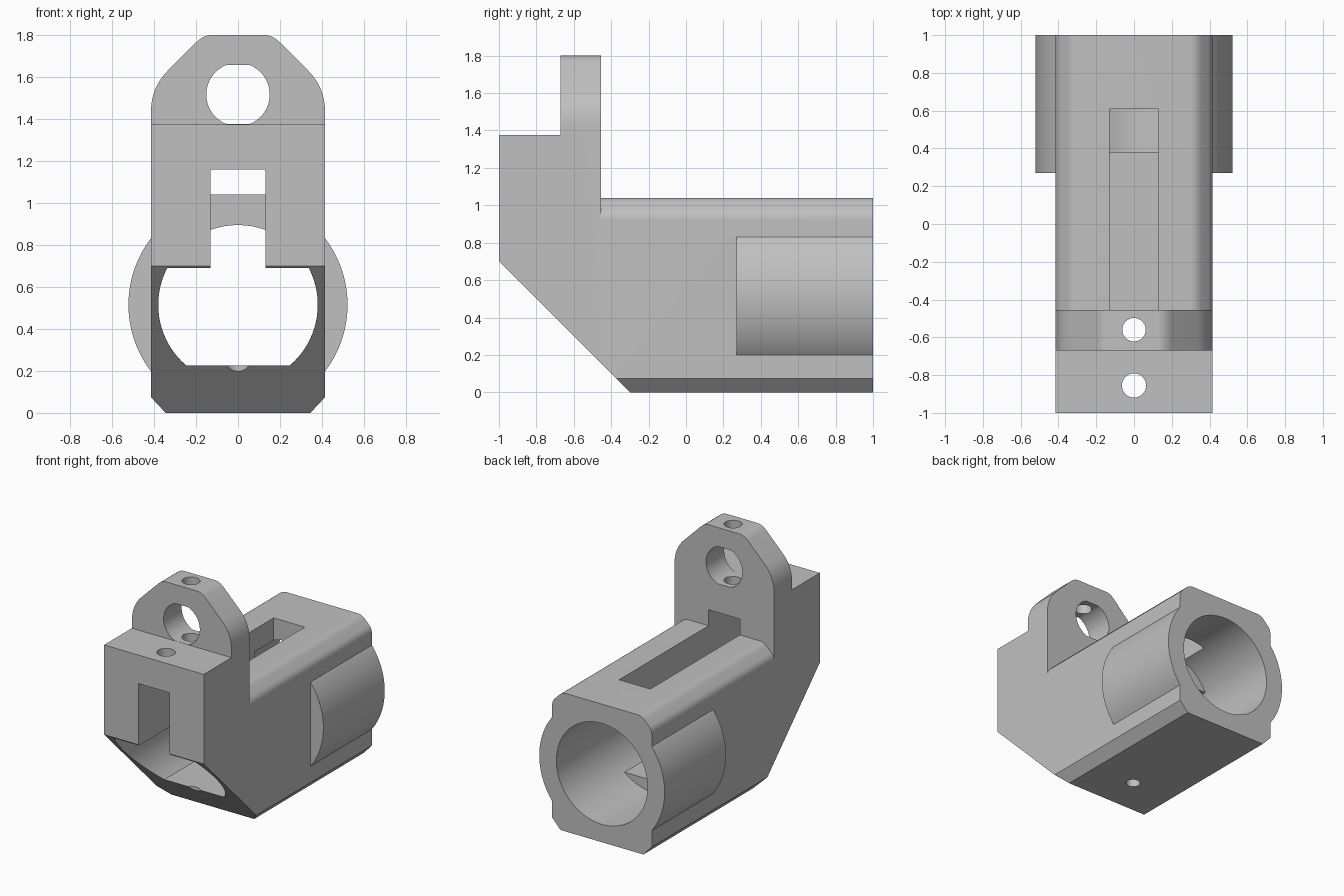
import bpy, bmesh
from math import sin, cos, asin, radians
from mathutils import Vector

cube = bpy.data.objects.get("Cube")
if cube:
    bpy.data.objects.remove(cube, do_unlink=True)

grey = bpy.data.materials.new("plain grey")
grey.use_nodes = True
grey.diffuse_color = (0.53, 0.53, 0.53, 1)
grey.node_tree.nodes["Principled BSDF"].inputs["Base Color"].default_value = (0.53, 0.53, 0.53, 1)

HALF = 0.415      # half width of the body
AXIS = 0.515      # height of the bore axis


def prism(name, profile, start, end, axis="Y"):
    """Extrude a closed 2D profile between two positions along an axis."""
    place = {"X": lambda a, b, t: (t, a, b),
             "Y": lambda a, b, t: (a, t, b),
             "Z": lambda a, b, t: (a, b, t)}[axis]
    bm = bmesh.new()
    face = bm.faces.new([bm.verts.new(place(a, b, start)) for a, b in profile])
    ext = bmesh.ops.extrude_face_region(bm, geom=[face])
    shift = Vector(place(0, 0, end - start))
    bmesh.ops.translate(bm, vec=shift,
                        verts=[v for v in ext["geom"] if isinstance(v, bmesh.types.BMVert)])
    bmesh.ops.recalc_face_normals(bm, faces=bm.faces)
    mesh = bpy.data.meshes.new(name)
    bm.to_mesh(mesh)
    bm.free()
    mesh.materials.append(grey)
    obj = bpy.data.objects.new(name, mesh)
    bpy.context.collection.objects.link(obj)
    return obj


def mirrored(right):
    """Close a right-hand outline (bottom to top) with its mirror image."""
    return right + [(-x, z) for x, z in reversed(right)]


def lens(radius, low, high, centre=AXIS, steps=40):
    """Circle outline whose bottom and top are cut flat at two angles."""
    angles = [low + (high - low) * i / steps for i in range(steps + 1)]
    return mirrored([(radius * cos(a), centre + radius * sin(a)) for a in angles])


def curve(p0, p1, p2, steps=8):
    """Rounded corner from p0 to p2 pulled towards p1."""
    p0, p1, p2 = Vector(p0), Vector(p1), Vector(p2)
    ts = [i / steps for i in range(steps + 1)]
    return [tuple(p0 * (1 - t) ** 2 + p1 * 2 * t * (1 - t) + p2 * t * t) for t in ts]


def combine(target, tool, operation):
    mod = target.modifiers.new("combine", "BOOLEAN")
    mod.operation = operation
    mod.solver = "EXACT"
    mod.object = tool
    bpy.context.view_layer.objects.active = target
    bpy.ops.object.modifier_apply(modifier=mod.name)
    bpy.data.objects.remove(tool, do_unlink=True)


# Outer solids share the same chamfered base
base = [(0.345, 0), (HALF, 0.075)]
shoulder = curve((HALF, 0.92), (HALF, 0.955), (0.392, 0.978)) + \
    curve((0.355, 1.015), (0.33, 1.04), (0.295, 1.04))
lug_top = curve((HALF, 1.43), (HALF, 1.55), (0.335, 1.63), 12) + \
    curve((0.2, 1.765), (0.165, 1.8), (0.125, 1.8))

body = prism("mount_body", mirrored(base + shoulder), -0.5, 1)
combine(body, prism("front_block", mirrored(base + [(HALF, 1.375)]), -1, -0.55), "UNION")
combine(body, prism("upright_lug", mirrored(base + lug_top), -0.67, -0.455), "UNION")
combine(body, prism("side_bulges", lens(0.522, radians(-45), radians(45)), 0.27, 1), "UNION")

# Sloping underside at the front
combine(body, prism("slope_cut", [(-1.1, 0.8), (-1.1, -0.1), (-0.2, -0.1)], -1, 1, "X"), "DIFFERENCE")

# Bore: full round at the rear, flat floor and ceiling further forward
R = 0.38
flat_bore = lens(R, asin((0.225 - AXIS) / R), asin((0.69 - AXIS) / R))
combine(body, prism("front_bore", flat_bore, -1.1, 0.385), "DIFFERENCE")
combine(body, prism("rear_bore", lens(R, radians(-89), radians(89)), 0.38, 1.1), "DIFFERENCE")

# Long slot through the block and the top of the barrel
slot = mirrored([(0.13, 0.5), (0.13, 1.16)])
combine(body, prism("slot", slot, -1.1, 0.61), "DIFFERENCE")

# Eye in the lug, with flat top and bottom
flat = asin(0.141 / 0.151)
combine(body, prism("lug_eye", lens(0.151, -flat, flat, 1.517), -0.75, -0.4), "DIFFERENCE")

# Vertical screw holes, and a blind hole underneath
for y, radius, low, high in ((-0.56, 0.062, -0.1, 1.9), (-0.855, 0.064, 0.8, 1.5),
                             (-0.01, 0.05, -0.1, 0.15)):
    ring = lens(radius, radians(-86), radians(86), y, 16)
    combine(body, prism("screw_hole", ring, low, high, "Z"), "DIFFERENCE")

# Smooth curved surfaces, keep hard edges
bpy.ops.object.select_all(action="DESELECT")
body.select_set(True)
bpy.context.view_layer.objects.active = body
bpy.ops.object.shade_smooth_by_angle(angle=radians(28))
